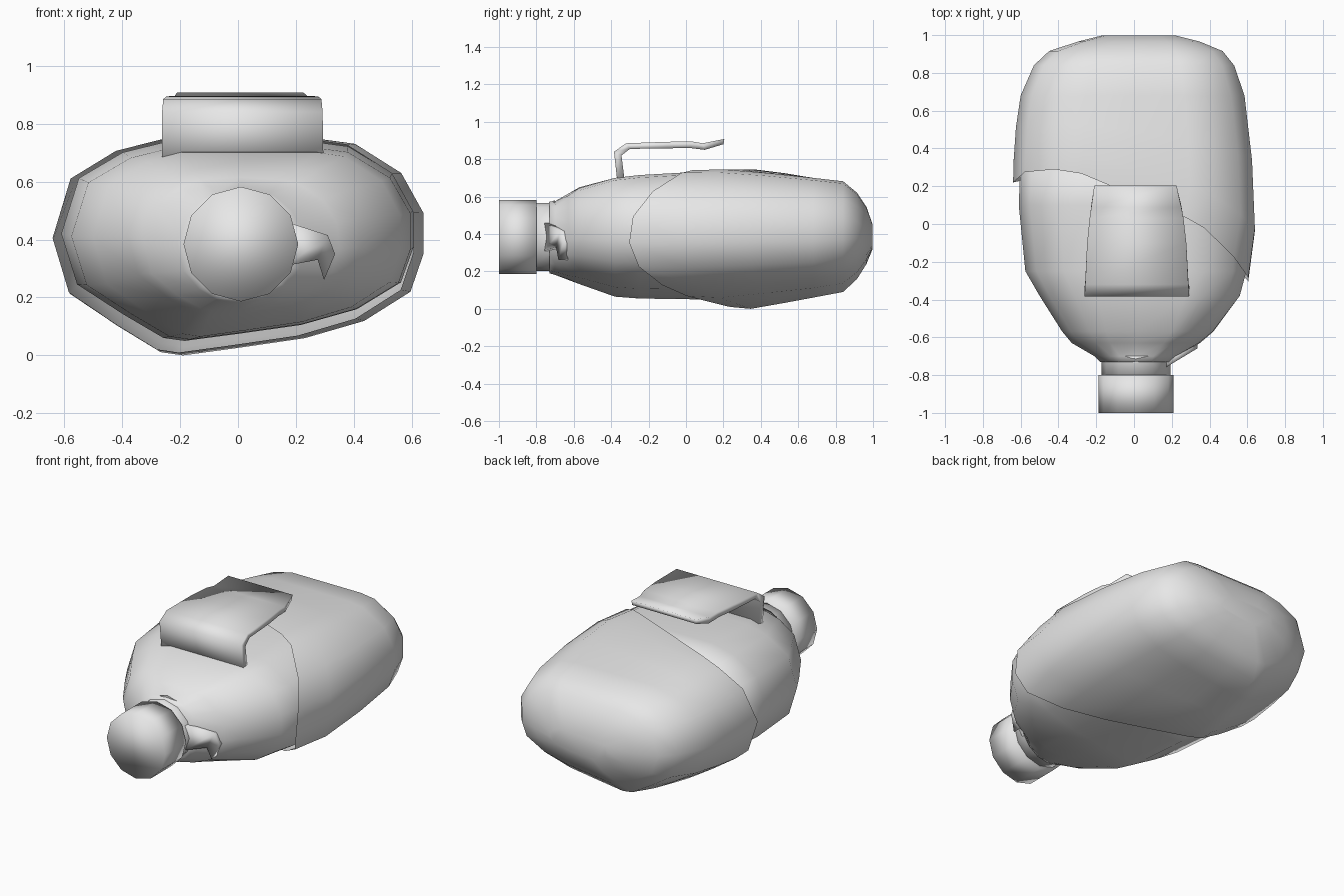
import bpy, bmesh, math

if "Cube" in bpy.data.objects:
    bpy.data.objects.remove(bpy.data.objects["Cube"])

grey = bpy.data.materials.new("light grey")
grey.diffuse_color = (0.8, 0.8, 0.8, 1)
grey.use_nodes = True
grey.node_tree.nodes["Principled BSDF"].inputs["Base Color"].default_value = grey.diffuse_color

# Shared flask cross-section: flat top, sagging lopsided bottom (unit box)
PROFILE = [(-1, .08), (-.9, .64), (-.65, .9), (-.42, 1), (0, 1), (.46, 1),
           (.63, .96), (.88, .69), (1, .32), (1, -.06), (.93, -.41),
           (.68, -.68), (.36, -.84), (0, -.93), (-.3, -1), (-.42, -.97),
           (-.65, -.73), (-.91, -.43)]


def finish(name, bm):
    bmesh.ops.recalc_face_normals(bm, faces=bm.faces)
    mesh = bpy.data.meshes.new(name)
    bm.to_mesh(mesh)
    bm.free()
    mesh.materials.append(grey)
    for p in mesh.polygons:
        p.use_smooth = True
    obj = bpy.data.objects.new(name, mesh)
    bpy.context.collection.objects.link(obj)
    return obj


def loft(name, rings, cap_start=True, cap_end=True):
    bm = bmesh.new()
    loops = [[bm.verts.new(co) for co in ring] for ring in rings]
    n = len(loops[0])
    for a, b in zip(loops, loops[1:]):
        for i in range(n):
            j = (i + 1) % n
            bm.faces.new((a[i], a[j], b[j], b[i]))
    if cap_start:
        bm.faces.new(loops[0])
    if cap_end:
        bm.faces.new(loops[-1])
    return finish(name, bm)


def section(y, x0, x1, z0, z1, slant=0.0, roundness=0.0):
    """One ring; slant leans it along the cover's diagonal mouth."""
    ring = []
    for u, v in PROFILE:
        r = math.hypot(u, v)
        pu = u + (u / r - u) * roundness
        pv = v + (v / r - v) * roundness
        x = (x0 + x1) / 2 + pu * (x1 - x0) / 2
        z = (z0 + z1) / 2 + pv * (z1 - z0) / 2
        ring.append((x, y + slant * (-.42 * x + .2 * v * v), z))
    return ring


def circle(y, radius, cx=.01, cz=.384, sides=12):
    return [(cx + radius * math.sin(i * math.tau / sides), y,
             cz + radius * math.cos(i * math.tau / sides)) for i in range(sides)]


# Rear cover with a diagonal open edge
loft("rear_cover", [
    section(-.05, -.64, .605, .01, .742, 1),
    section(.15, -.637, .64, 0, .745, .7),
    section(.42, -.625, .625, .03, .725, .35),
    section(.68, -.60, .585, .06, .70),
    section(.84, -.53, .53, .09, .682),
    section(.915, -.45, .47, .16, .62),
    section(.965, -.30, .35, .24, .545),
    section(.998, -.17, .22, .32, .45)], cap_start=False)

# Flask body showing in front of the cover
loft("flask_body", [
    section(-.73, -.18, .20, .19, .575, 0, 1),
    section(-.70, -.21, .23, .18, .575, 0, .9),
    section(-.63, -.33, .35, .15, .615, 0, .5),
    section(-.57, -.38, .42, .13, .65, 0, .2),
    section(-.38, -.50, .56, .065, .70),
    section(-.25, -.575, .595, .055, .715),
    section(.10, -.61, .605, .05, .735),
    section(.35, -.60, .60, .06, .725)])

# Neck and screw cap
loft("neck", [circle(-.70, .197), circle(-.735, .182), circle(-.82, .182)])
loft("cap", [circle(-.80, .198), circle(-1.0, .198)])

# Bent belt clip: outer y/z, inner y/z, left x, right x
CLIP = [(-.365, .66, -.325, .66, -.262, .295),
        (-.385, .84, -.345, .82, -.262, .292),
        (-.32, .885, -.30, .855, -.258, .288),
        (-.10, .893, -.10, .858, -.248, .277),
        (.03, .895, .02, .86, -.235, .262),
        (.09, .885, .10, .85, -.226, .25),
        (.205, .908, .20, .88, -.21, .225)]
loft("belt_clip", [[(l, oy, oz), (r, oy, oz), (r, iy, iz), (l, iy, iz)]
                   for oy, oz, iy, iz, l, r in CLIP])

# Small tab beside the neck
TAB = [(.17, .46), (.31, .415), (.335, .35), (.297, .26), (.275, .33), (.17, .31)]
loft("neck_tab", [[(x, -.86 + .6 * x + d, z) for x, z in TAB] for d in (0, .05)])
